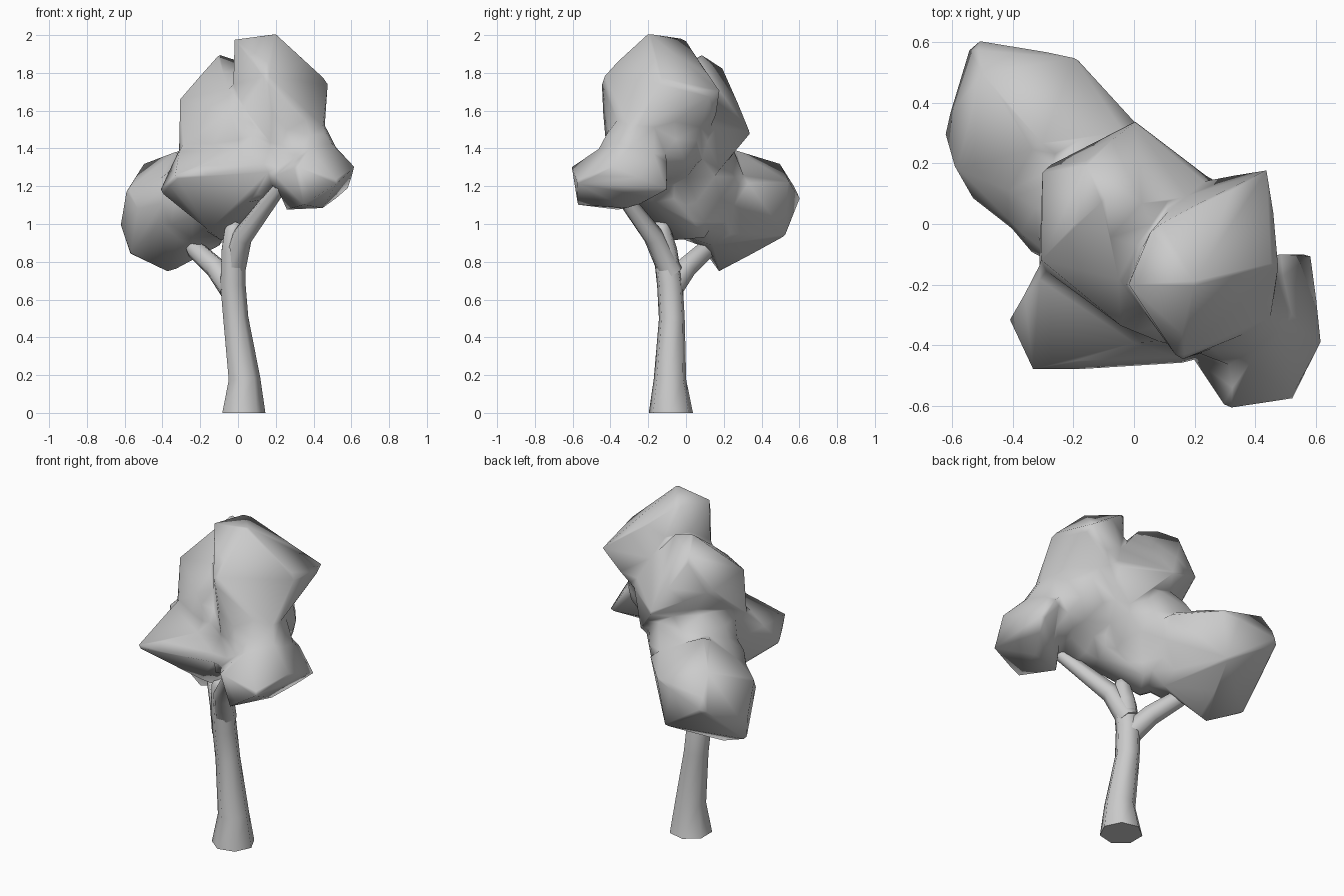
import bpy, bmesh, math
from mathutils import Vector, Matrix

if "Cube" in bpy.data.objects:
    bpy.data.objects.remove(bpy.data.objects["Cube"])


def new_object(name, bm):
    bmesh.ops.recalc_face_normals(bm, faces=bm.faces)
    mesh = bpy.data.meshes.new(name)
    bm.to_mesh(mesh)
    bm.free()
    ob = bpy.data.objects.new(name, mesh)
    bpy.context.collection.objects.link(ob)
    return ob


def tube(name, path, sides):
    """Tapered limb through (x, y, z, radius) stations."""
    bm = bmesh.new()
    pts = [Vector(p[:3]) for p in path]
    rings = []
    for i, p in enumerate(pts):
        d = pts[min(i + 1, len(pts) - 1)] - pts[max(i - 1, 0)]
        if p.z == 0:
            d = Vector((0, 0, 1))
        turn = Vector((0, 0, 1)).rotation_difference(d)
        ring = []
        for k in range(sides):
            a = 2 * math.pi * k / sides
            ring.append(bm.verts.new(p + turn @ Vector((math.cos(a), math.sin(a), 0)) * path[i][3]))
        rings.append(ring)
    for a, b in zip(rings, rings[1:]):
        for k in range(sides):
            j = (k + 1) % sides
            bm.faces.new((a[k], a[j], b[j], b[k]))
    bm.faces.new(rings[0][::-1])
    bm.faces.new(rings[-1])
    ob = new_object(name, bm)
    activate(ob)
    bpy.ops.object.shade_smooth_by_angle(angle=math.radians(75))
    return ob


def activate(ob):
    bpy.ops.object.select_all(action='DESELECT')
    ob.select_set(True)
    bpy.context.view_layer.objects.active = ob


def clump(bm, corners):
    """Faceted leaf clump: the convex hull of its corner points."""
    part = [bm.verts.new(c) for c in corners]
    res = bmesh.ops.convex_hull(bm, input=part)
    loose = {v for v in res["geom_interior"] + res["geom_unused"]
             if isinstance(v, bmesh.types.BMVert)}
    bmesh.ops.delete(bm, geom=list(loose), context='VERTS')


# Trunk and branches
tube("trunk", [(.025, -.08, 0, .12), (.03, -.085, .18, .088), (-.015, -.075, .5, .07),
               (-.03, -.085, .68, .07), (-.028, -.11, .86, .065), (-.025, -.13, .97, .05),
               (-.01, -.13, 1.01, .03)], 7)
tube("front_branch", [(-.03, -.08, .74, .066), (.02, -.17, .93, .056), (.24, -.39, 1.22, .036)], 7)
tube("back_branch", [(-.04, -.08, .66, .066), (-.12, 0, .77, .058), (-.23, .11, .87, .05),
                     (-.26, .14, .9, .03)], 7)

# Foliage clumps
top_right = [(-.02, -.2, 1.98), (.2, -.2, 2.01), (.06, -.01, 1.99), (.48, -.13, 1.75),
             (.445, .185, 1.7), (.15, -.45, 1.78), (.2, -.435, 1.42), (.46, -.32, 1.48),
             (.23, .15, 1.47), (-.03, -.2, 1.55)]
top_back = [(-.1, .08, 1.9), (.05, .06, 1.85), (-.16, .2, 1.82), (-.31, -.12, 1.66),
            (-.305, .18, 1.64), (0, .345, 1.48), (-.32, -.13, 1.4), (.15, -.43, 1.4),
            (-.04, -.34, 1.6), (.18, .18, 1.27), (.24, .16, 1.52)]
middle = [(-.42, -.33, 1.17), (-.34, -.495, 1.25), (.18, -.46, 1.28), (-.1, -.05, .9),
          (-.31, -.13, 1.41), (.2, -.1, 1.2), (.02, .13, .92), (.15, -.35, 1.45)]
back_left = [(-.36, .17, .74), (-.575, .24, .83), (-.23, .53, .94), (-.625, .3, 1),
             (-.535, .61, 1.14), (-.59, .18, 1.18), (-.5, .5, 1.32), (-.31, .25, 1.4),
             (-.19, .55, 1.22), (-.53, .08, 1.08), (.02, .32, 1.22), (-.08, .12, .89),
             (-.3, -.1, 1.15)]
front_right = [(.25, -.36, 1.07), (.45, -.3, 1.08), (.3, -.61, 1.31), (.35, -.58, 1.1),
               (.53, -.58, 1.22), (.625, -.39, 1.3), (.58, -.08, 1.18), (.47, -.09, 1.35),
               (.45, -.3, 1.5), (.18, -.42, 1.25)]
bm = bmesh.new()
for corners in (top_right, top_back, middle, back_left, front_right):
    clump(bm, corners)

# Inner fillers that bridge the clumps
for x, y, z, r in ((.2, -.14, 1.45, .25), (-.08, .05, 1.25, .26), (-.2, .1, 1.12, .24),
                   (.33, -.27, 1.38, .19), (.1, -.24, 1.31, .2)):
    bmesh.ops.create_icosphere(bm, subdivisions=2, radius=r, matrix=Matrix.Translation((x, y, z)))
leaves = new_object("foliage", bm)
activate(leaves)

# Fuse the clumps into one skin with soft valleys, then reduce to low-poly
m = leaves.modifiers.new("fuse", 'REMESH')
m.mode, m.voxel_size = 'VOXEL', .02
m = leaves.modifiers.new("soften", 'SMOOTH')
m.factor, m.iterations = .5, 8
m = leaves.modifiers.new("reduce", 'DECIMATE')
m.ratio = .015
for name in ("fuse", "soften", "reduce"):
    bpy.ops.object.modifier_apply(modifier=name)
bpy.ops.object.shade_smooth()
